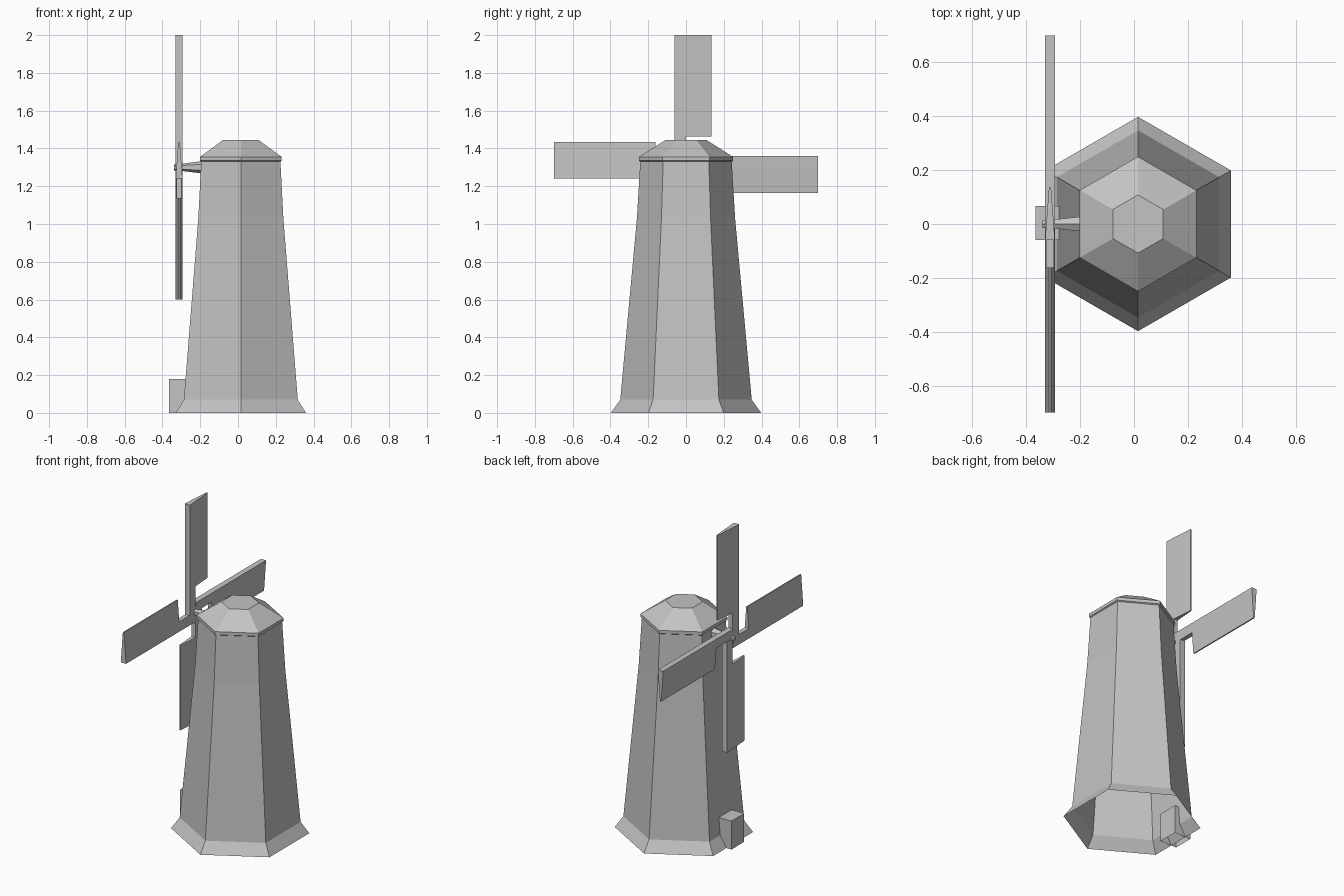
import bpy, bmesh
from math import sin, cos, pi
from mathutils import Matrix, Vector

cube = bpy.data.objects.get("Cube")
if cube:
    bpy.data.objects.remove(cube, do_unlink=True)

grey = bpy.data.materials.new("light grey")
grey.use_nodes = True
colour = (0.55, 0.55, 0.55, 1)
grey.diffuse_color = colour
grey.node_tree.nodes["Principled BSDF"].inputs["Base Color"].default_value = colour


def finish(name, bm):
    bmesh.ops.recalc_face_normals(bm, faces=bm.faces)
    mesh = bpy.data.meshes.new(name)
    bm.to_mesh(mesh)
    bm.free()
    mesh.materials.append(grey)
    ob = bpy.data.objects.new(name, mesh)
    bpy.context.collection.objects.link(ob)
    return ob


def loft(name, rings, cap_start=True, cap_end=True):
    """Skin a list of point rings into a mesh."""
    bm = bmesh.new()
    loops = [[bm.verts.new(p) for p in ring] for ring in rings]
    for a, b in zip(loops, loops[1:]):
        for i in range(len(a)):
            j = (i + 1) % len(a)
            bm.faces.new((a[i], a[j], b[j], b[i]))
    if cap_start:
        bm.faces.new(loops[0])
    if cap_end:
        bm.faces.new(loops[-1])
    return finish(name, bm)


def hexagon(r):
    return [(r * sin(i * pi / 3), r * cos(i * pi / 3)) for i in range(6)]


TOWER_X = 0.015
HUB = Vector((-0.312, 0, 1.3))


def tower_part(name, profile, cap_end):
    rings = [[(TOWER_X + x, y, z) for x, y in hexagon(r)] for r, z in profile]
    loft(name, rings, False, cap_end)


# Tower shell with flared foot, open underneath
tower_part("tower", [(0.398, 0), (0.348, 0.07), (0.26, 1.03), (0.242, 1.33)], False)

# Roof cap with a narrow rim and flat top
tower_part("roof", [(0.242, 1.33), (0.25, 1.335), (0.25, 1.355), (0.108, 1.445)], True)

# Tapered axle from the tower wall through the hub
axle = [(-0.34, 0.016), (-0.29, 0.02), (-0.17, 0.035)]
loft("axle", [[(x, y, HUB.z + z) for y, z in hexagon(r)] for x, r in axle])


# Four sails: thick arm edge, wedge-shaped blade on one side
def sail_section(start_y, end_y, radius):
    """Wedge cross-section through the sail at one radius."""
    half = {-0.06: 0.018, 0: 0.014, 0.135: 0.004}
    ys = [y for y in half if start_y <= y <= end_y]
    pts = [(half[y], y, radius) for y in ys]
    return pts + [(-x, y, r) for x, y, r in reversed(pts)]


for i, side in enumerate(("top", "front", "bottom", "back")):
    turn = Matrix.Translation(HUB) @ Matrix.Rotation(i * pi / 2, 4, "X")
    for part, y_end, r0, r1 in (("arm", 0, 0, 0.162), ("blade", 0.135, 0.162, 0.7)):
        rings = [sail_section(-0.06, y_end, r) for r in (r0, r1)]
        loft(f"{side}_sail_{part}", rings).matrix_world = turn

# Doorway porch at the foot, open underneath
porch = [(-0.365, -0.06), (-0.25, -0.06), (-0.25, 0.067), (-0.365, 0.067)]
loft("porch", [[(x, y, z) for x, y in porch] for z in (0, 0.18)], False, True)
